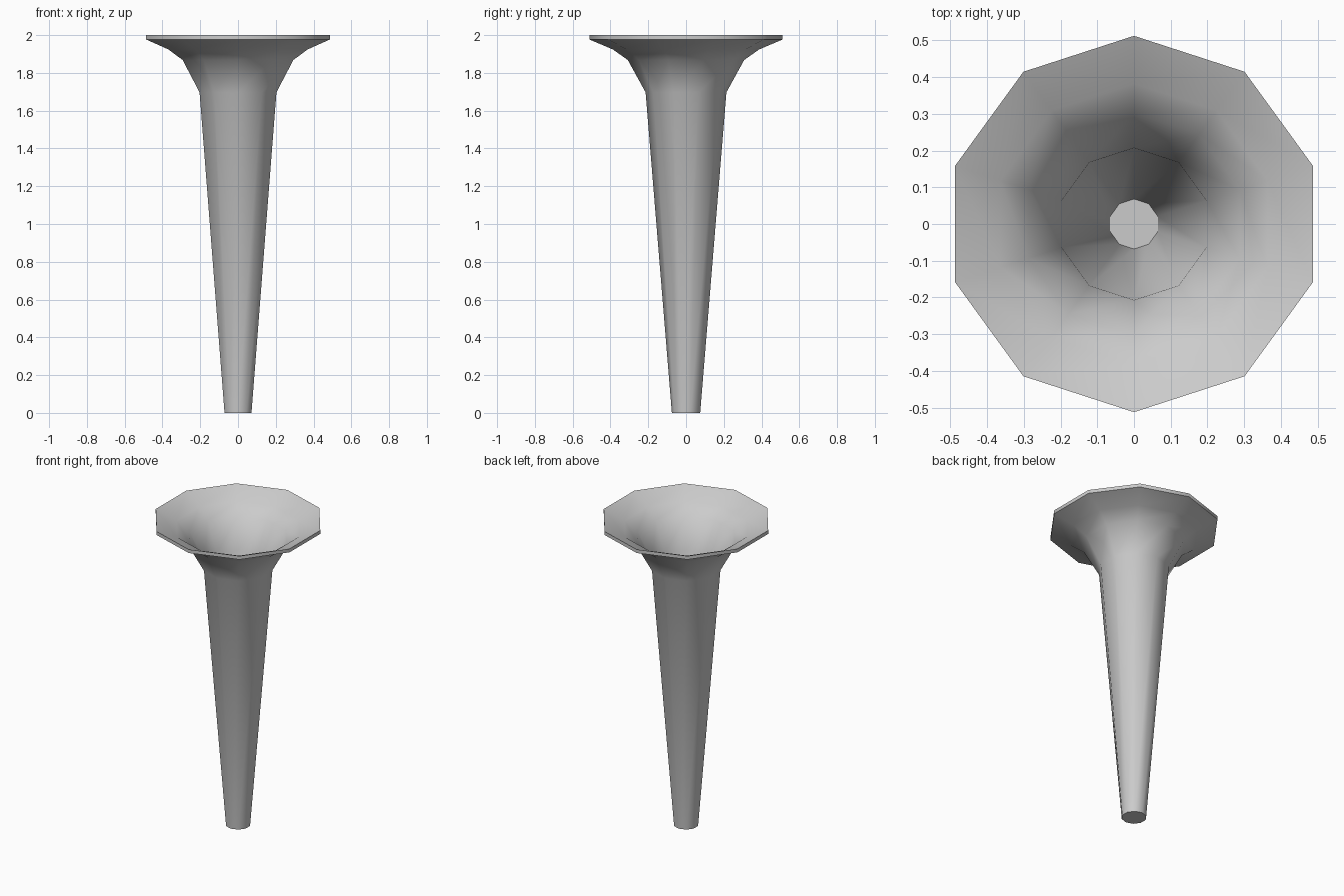
import bpy, bmesh, math

if "Cube" in bpy.data.objects:
    bpy.data.objects.remove(bpy.data.objects["Cube"])

SIDES = 10

# Closed wall profile (radius, height): outside upward, then inside downward
PROFILE = [
    (0.075, 0.0), (0.214, 1.697), (0.308, 1.868), (0.387, 1.924), (0.512, 1.977),
    (0.512, 2.0), (0.382, 1.942), (0.302, 1.882), (0.207, 1.703), (0.068, 0.012),
]

bm = bmesh.new()

# Ten-sided rings with a corner on the y axis
rings = []
for r, z in PROFILE:
    ring = []
    for i in range(SIDES):
        a = math.pi / 2 + 2 * math.pi * i / SIDES
        ring.append(bm.verts.new((r * math.cos(a), r * math.sin(a), z)))
    rings.append(ring)

# Walls between neighbouring rings
for low, high in zip(rings, rings[1:]):
    for i in range(SIDES):
        j = (i + 1) % SIDES
        bm.faces.new((low[i], low[j], high[j], high[i]))

# Base underneath and floor inside the tube
bm.faces.new(rings[0][::-1])
bm.faces.new(rings[-1])
bmesh.ops.recalc_face_normals(bm, faces=bm.faces[:])

mesh = bpy.data.meshes.new("flared_horn")
bm.to_mesh(mesh)
bm.free()
horn = bpy.data.objects.new("flared_horn", mesh)
bpy.context.collection.objects.link(horn)

# Smooth body with crisp rim and base
bpy.context.view_layer.objects.active = horn
horn.select_set(True)
bpy.ops.object.shade_smooth_by_angle(angle=math.radians(45))
